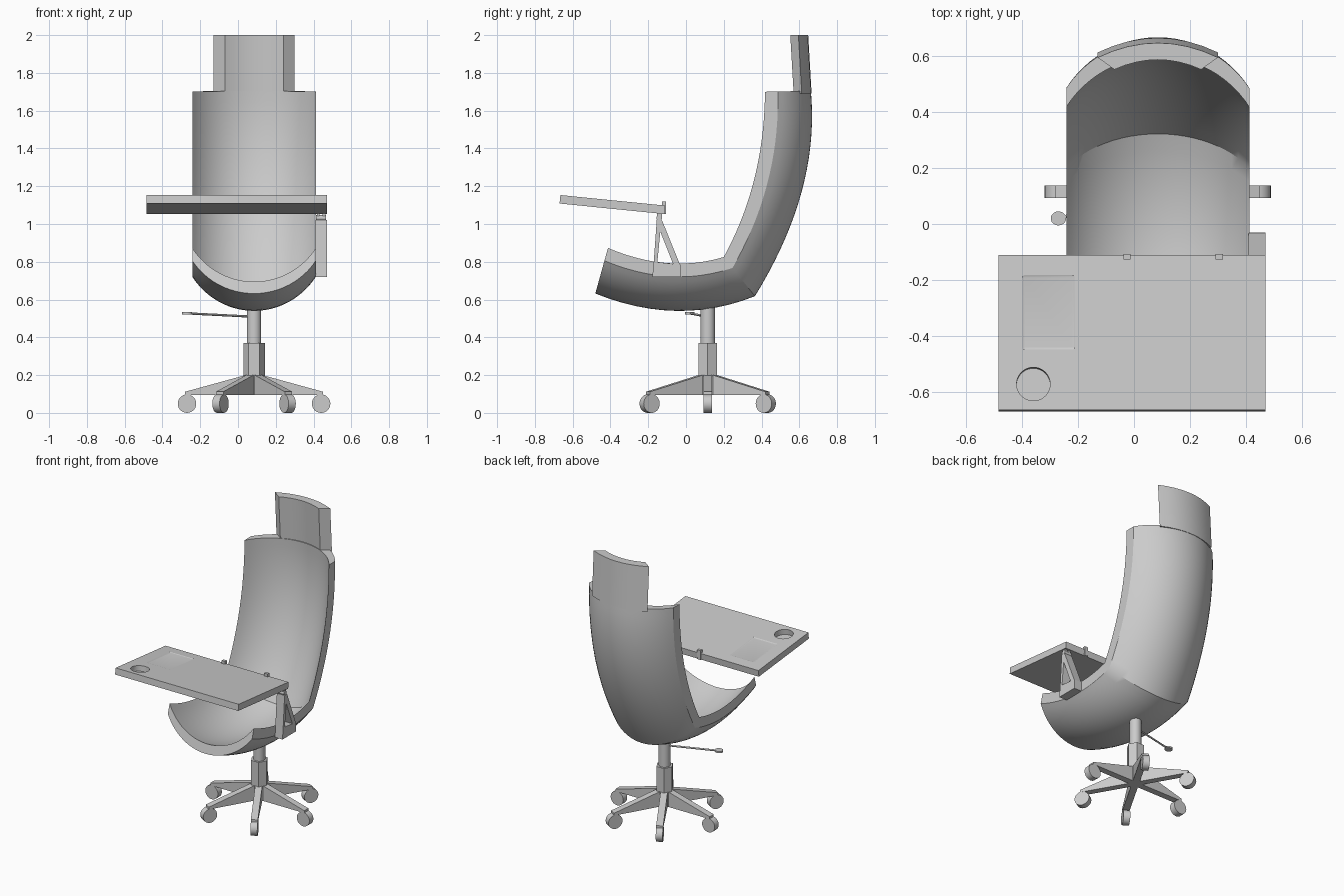
import bpy, bmesh
from math import sin, cos, pi, radians
from mathutils import Vector

cube = bpy.data.objects.get("Cube")
if cube:
    bpy.data.objects.remove(cube, do_unlink=True)

CX, CY = 0.085, 0.115          # chair centre line and column position

grey = bpy.data.materials.new("light_grey")
grey.use_nodes = True
grey.diffuse_color = (0.6, 0.6, 0.6, 1)
grey.node_tree.nodes["Principled BSDF"].inputs["Base Color"].default_value = (0.6, 0.6, 0.6, 1)


def finish(obj, name, smooth=True):
    obj.name = obj.data.name = name
    obj.data.materials.clear()
    obj.data.materials.append(grey)
    bpy.ops.object.select_all(action='DESELECT')
    obj.select_set(True)
    bpy.context.view_layer.objects.active = obj
    if smooth:
        bpy.ops.object.shade_smooth_by_angle(angle=radians(30))
    return obj


def loft(name, rings, smooth=True):
    """Skin equal closed rings; the ends are capped as a strip of quads."""
    bm = bmesh.new()
    rows = [[bm.verts.new(p) for p in ring] for ring in rings]
    n = len(rows[0])
    for a, b in zip(rows, rows[1:]):
        for i in range(n):
            j = (i + 1) % n
            bm.faces.new((a[i], a[j], b[j], b[i]))
    for row in (rows[0], rows[-1]):
        for i in range(n // 2 - 1):
            bm.faces.new((row[i], row[i + 1], row[n - 2 - i], row[n - 1 - i]))
    bmesh.ops.recalc_face_normals(bm, faces=bm.faces)
    mesh = bpy.data.meshes.new(name)
    bm.to_mesh(mesh)
    bm.free()
    obj = bpy.data.objects.new(name, mesh)
    bpy.context.collection.objects.link(obj)
    return finish(obj, name, smooth)


def side_prism(name, profile, x0, x1):
    return loft(name, [[(x, y, z) for y, z in profile] for x in (x0, x1)], False)


def cylinder(name, p, q, r, sides=32, turn=0.0):
    p, q = Vector(p), Vector(q)
    bpy.ops.mesh.primitive_cylinder_add(vertices=sides, radius=r, depth=(q - p).length,
                                        location=(p + q) / 2)
    obj = bpy.context.object
    obj.rotation_mode = 'QUATERNION'
    obj.rotation_quaternion = (q - p).to_track_quat('Z', 'Y')
    if turn:
        obj.rotation_mode = 'XYZ'
        obj.rotation_euler.z = turn
    return finish(obj, name, sides > 8)


def box(name, loc, size):
    bpy.ops.mesh.primitive_cube_add(size=1, location=loc)
    obj = bpy.context.object
    obj.scale = size
    bpy.ops.object.transform_apply(location=False, rotation=False, scale=True)
    return finish(obj, name, False)


def through(pts, t):
    """Parabola through three points."""
    a, m, b = (Vector(p) for p in pts)
    return a * (2 * (t - .5) * (t - 1)) + m * (4 * t * (1 - t)) + b * (2 * t * (t - .5))


# Scooped shell: rim line and spine line for the seat, then for the back
seat_rim = [(-.413, .873), (-.10, .793), (.20, .825)]
seat_spine = [(-.48, .632), (-.05, .54), (.365, .618)]
back_rim = [(.20, .825), (.362, 1.24), (.418, 1.70)]
back_spine = [(.365, .618), (.612, 1.17), (.661, 1.705)]
HALF, ARC, COLS = .327, 1.0, 24


def shell_ring(rim, spine):
    inner, outer = [], []
    for i in range(COLS + 1):
        a = ARC * (2 * i / COLS - 1)
        x = CX + HALF * sin(a) / sin(ARC)
        sag = (cos(a) - cos(ARC)) / (1 - cos(ARC))
        for side, d in ((inner, .74 * sag), (outer, .28 + .72 * sag)):
            p = rim.lerp(spine, d)
            side.append((x, p.x, p.y))
    return inner + outer[::-1]


rings = [shell_ring(through(seat_rim, t / 12), through(seat_spine, t / 12)) for t in range(12)]
rings += [shell_ring(through(back_rim, t / 18), through(back_spine, t / 18)) for t in range(19)]
loft("seat_shell", rings)


# Headrest: shallow curved panel leaning slightly forward
def head_ring(z, shift):
    us = [i / 4 - 1 for i in range(9)]
    inner = [(CX + .155 * u, .59 - .035 * u * u + shift, z) for u in us]
    outer = [(CX + .215 * u, .65 - .052 * u * u + shift, z) for u in us]
    return inner + outer[::-1]


loft("headrest", [head_ring(1.69, .015), head_ring(2.0, -.003)])

# Desk: tilted board with a cup well and a shallow tray
TILT, DX, DY, DZ = -.1, -.0075, -.39, 1.103
desk = box("desk_board", (0, 0, 0), (.955, .557, .045))
cup = cylinder("cup_cutter", (-.352, -.185, -.015), (-.352, -.185, .1), .06, 48)
tray = box("tray_cutter", (-.298, .072, .0675), (.2, .28, .1))
bevel = tray.modifiers.new("round", 'BEVEL')
bevel.width, bevel.segments = .015, 4
tray.location.z = .0195 + .05
for cutter in (cup, tray):
    cut = desk.modifiers.new("cut", 'BOOLEAN')
    cut.operation, cut.solver, cut.object = 'DIFFERENCE', 'EXACT', cutter
bpy.context.view_layer.update()
bpy.context.view_layer.objects.active = desk
for mod in list(desk.modifiers):
    bpy.ops.object.modifier_apply(modifier=mod.name)
for cutter in (cup, tray):
    bpy.data.objects.remove(cutter, do_unlink=True)
finish(desk, "desk_board")
desk.location = (DX, DY, DZ)
desk.rotation_euler.x = TILT

# Small clips on the rear edge of the desk
for i, x in enumerate((-.025, .305)):
    box(f"desk_clip_{i + 1}", (x, -.117, 1.086), (.026, .02, .066))

# Triangular desk arm on the left rim
X0, X1 = .41, .47
side_prism("arm_base", [(-.178, .72), (-.03, .72), (-.03, .785), (-.171, .80)], X0, X1)
side_prism("arm_front_strut", [(-.171, .795), (-.155, 1.02), (-.13, 1.02), (-.152, .795)], X0, X1)
side_prism("arm_rear_strut", [(-.03, .78), (-.127, 1.02), (-.148, .99), (-.065, .78)], X0, X1)
cylinder("arm_hinge", (X0 + .003, -.142, 1.032), (X1 - .003, -.142, 1.032), .015, 20)
for x in (X0 + .015, X1 - .015):
    box("hinge_tab", (x, -.14, 1.055), (.014, .025, .05))

# Column
cylinder("gas_lift", (CX, CY, .36), (CX, CY, .58), .038)
cylinder("column_sleeve", (CX, CY, .095), (CX, CY, .37), .057, 6, pi / 6)

# Height lever with paddle end
cylinder("height_lever", (CX - .02, CY - .005, .51), (-.25, .025, .526), .006, 12)
paddle = cylinder("lever_paddle", (-.27, .02, .522), (-.27, .02, .534), .025, 24)
paddle.scale.x = 1.1

# Star base: six tapered legs with casters
for k in range(6):
    a = k * pi / 3
    out, across = Vector((cos(a), sin(a), 0)), Vector((-sin(a), cos(a), 0))
    hub = Vector((CX, CY, 0))

    def station(r, low, high, w):
        c = hub + out * r
        return [c + across * s * w + Vector((0, 0, z))
                for s, z in ((-1, low), (1, low), (1, high), (-1, high))]

    loft(f"base_leg_{k + 1}", [station(0, .095, .205, .0225), station(.045, .095, .2, .0225),
                               station(.365, .095, .112, .0225)], False)
    hub_wheel = hub + out * .355 + Vector((0, 0, .049))
    cylinder(f"caster_{k + 1}", hub_wheel - across * .022, hub_wheel + across * .022, .049, 28)
